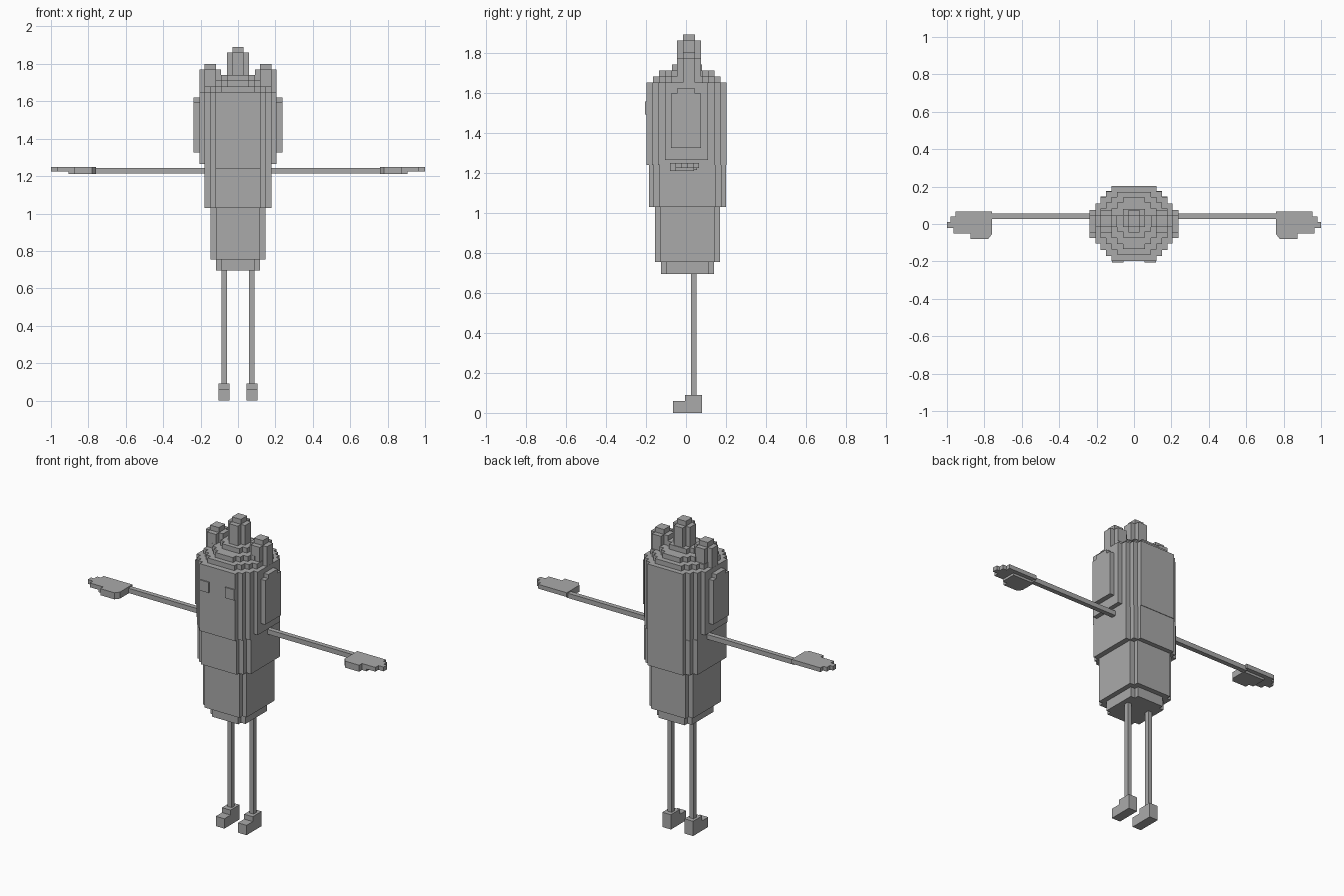
import bpy, bmesh

if "Cube" in bpy.data.objects:
    bpy.data.objects.remove(bpy.data.objects["Cube"])

grey = bpy.data.materials.new("stone grey")
grey.diffuse_color = (0.4, 0.4, 0.4, 1)
grey.use_nodes = True
grey.node_tree.nodes["Principled BSDF"].inputs["Base Color"].default_value = grey.diffuse_color


def prism(name, outline, z0, z1, mirror=False):
    """Extrude a flat outline from z0 to z1, optionally mirrored in x."""
    bm = bmesh.new()
    face = bm.faces.new([bm.verts.new((x, y, z0)) for x, y in outline])
    top = bmesh.ops.extrude_face_region(bm, geom=[face])["geom"]
    bmesh.ops.translate(bm, vec=(0, 0, z1 - z0),
                        verts=[g for g in top if isinstance(g, bmesh.types.BMVert)])
    bmesh.ops.recalc_face_normals(bm, faces=bm.faces)
    me = bpy.data.meshes.new(name)
    bm.to_mesh(me)
    bm.free()
    me.materials.append(grey)
    ob = bpy.data.objects.new(name, me)
    bpy.context.collection.objects.link(ob)
    if mirror:
        m = ob.modifiers.new("mirror", "MIRROR")
        m.use_mirror_merge = False
    return ob


def box(name, x0, x1, y0, y1, z0, z1, mirror=False):
    return prism(name, [(x0, y0), (x1, y0), (x1, y1), (x0, y1)], z0, z1, mirror)


def stepped(name, steps, z0, z1, cx=0, cy=0.004, mirror=False):
    """Blocky round: steps are (half width, half depth), widening in x."""
    q = []
    for i, (x, y) in enumerate(steps):
        q.append((x, y))
        if i + 1 < len(steps):
            q.append((x, steps[i + 1][1]))
    right = q[::-1]
    pts = right + [(-x, y) for x, y in q]
    pts += [(-x, -y) for x, y in right] + [(x, -y) for x, y in q]
    return prism(name, [(cx + x, cy + y) for x, y in pts], z0, z1, mirror)


# body, from hips up to shoulders
stepped("hips", [(0.088, 0.132), (0.118, 0.105)], 0.695, 0.755, cy=0.008)
stepped("lower_body", [(0.118, 0.163), (0.148, 0.135)], 0.755, 1.03, cy=0.008)
stepped("belly", [(0.12, 0.192), (0.15, 0.17), (0.18, 0.14)], 1.03, 1.24, cy=0.007)
stepped("head", [(0.12, 0.2), (0.15, 0.172), (0.18, 0.142)], 1.24, 1.65, cy=0.002)

# domed crown of shrinking blocky layers
stepped("crown_layer_1", [(0.09, 0.168), (0.12, 0.14), (0.15, 0.11), (0.18, 0.08)],
        1.65, 1.68)
stepped("crown_layer_2", [(0.06, 0.138), (0.09, 0.11), (0.12, 0.08), (0.145, 0.05)],
        1.68, 1.71)
stepped("crown_layer_3", [(0.06, 0.075), (0.09, 0.045)], 1.71, 1.74)

# side pads and raised ears
box("side_pad", 0.17, 0.207, -0.105, 0.11, 1.265, 1.65, True)
box("ear", 0.2, 0.237, -0.075, 0.075, 1.325, 1.595, True)
box("ear_top", 0.2, 0.237, -0.045, 0.045, 1.595, 1.62, True)

# crown posts
plus = [(0.03, 0.06), (0.058, 0.03)]
stepped("centre_post", plus, 1.74, 1.86, cy=0.015)
box("centre_post_tip", -0.03, 0.03, -0.015, 0.045, 1.86, 1.89)
stepped("side_post", plus, 1.64, 1.77, cx=0.148, cy=0.015, mirror=True)
box("side_post_tip", 0.118, 0.178, -0.015, 0.045, 1.77, 1.80, True)

# eyes
box("eye", 0.055, 0.117, -0.205, -0.197, 1.49, 1.555, True)

# arms and hands
box("arm", 0.17, 0.77, 0.026, 0.055, 1.214, 1.243, True)
prism("hand", [(0.76, -0.055), (0.78, -0.08), (0.875, -0.08), (0.875, -0.052),
               (0.965, -0.052), (0.965, -0.022), (1.0, -0.022), (1.0, 0.01),
               (0.98, 0.01), (0.98, 0.04), (0.955, 0.04), (0.955, 0.066),
               (0.76, 0.066)], 1.224, 1.25, True)
prism("palm", [(0.76, -0.055), (0.78, -0.08), (0.875, -0.08), (0.875, -0.052),
               (0.905, -0.052), (0.905, 0.04), (0.76, 0.04)], 1.21, 1.226, True)

# legs and feet
box("leg", 0.06, 0.088, 0.024, 0.052, 0.08, 0.70, True)
box("heel", 0.046, 0.104, -0.006, 0.08, 0, 0.09, True)
box("toe", 0.046, 0.104, -0.066, -0.006, 0, 0.06, True)
